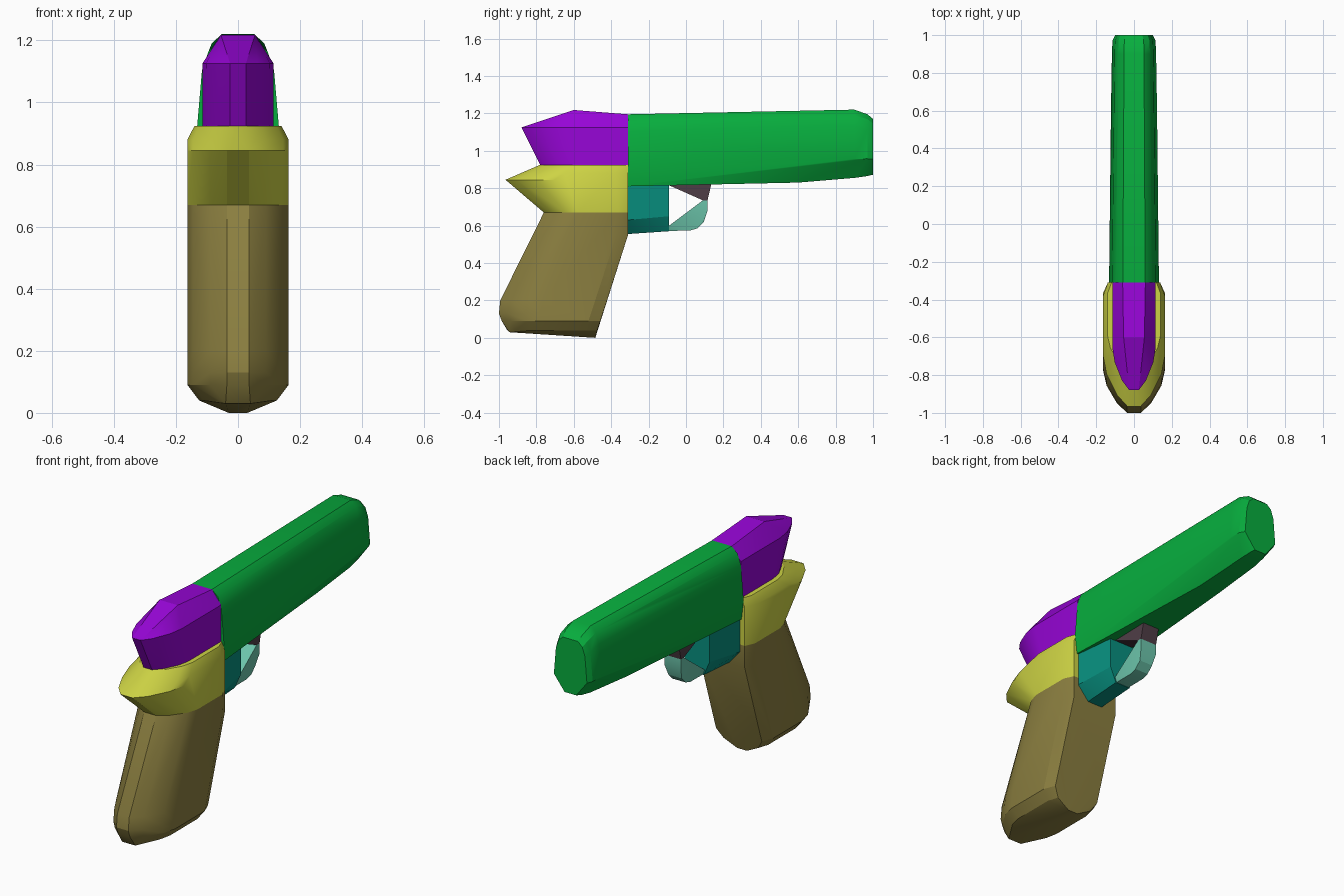
import bpy
import bmesh
import math

cube = bpy.data.objects.get("Cube")
if cube:
    bpy.data.objects.remove(cube, do_unlink=True)


def material(name, rgb):
    """Flat colour, given as display values and stored as linear ones."""
    colour = [(c / 255) ** 2.2 for c in rgb] + [1]
    mat = bpy.data.materials.new(name)
    mat.use_nodes = True
    mat.diffuse_color = colour
    shader = next(n for n in mat.node_tree.nodes if n.type == "BSDF_PRINCIPLED")
    shader.inputs["Base Color"].default_value = colour
    return mat


def hull(name, mat, points):
    """Convex shell around points mirrored left to right."""
    mesh = bpy.data.meshes.new(name)
    bm = bmesh.new()
    for x, y, z in points:
        for side in (-1, 1):
            bm.verts.new((side * x, y, z))
    bmesh.ops.remove_doubles(bm, verts=bm.verts[:], dist=0.0005)
    result = bmesh.ops.convex_hull(bm, input=bm.verts[:])
    unused = set(result["geom_interior"] + result["geom_unused"])
    loose = [v for v in unused if isinstance(v, bmesh.types.BMVert)]
    bmesh.ops.delete(bm, geom=loose, context="VERTS")
    bmesh.ops.dissolve_limit(bm, angle_limit=math.radians(1),
                             verts=bm.verts[:], edges=bm.edges[:])
    bmesh.ops.recalc_face_normals(bm, faces=bm.faces[:])
    bm.to_mesh(mesh)
    bm.free()
    mesh.materials.append(mat)
    obj = bpy.data.objects.new(name, mesh)
    bpy.context.collection.objects.link(obj)
    bpy.ops.object.select_all(action="DESELECT")
    obj.select_set(True)
    bpy.context.view_layer.objects.active = obj
    bpy.ops.object.shade_smooth_by_angle(angle=math.radians(22))
    return obj


def ring(z, back, front, width, nose=0.85):
    """Horizontal outline, rounded at the back and blunt at the front."""
    outline = [(.22, 0), (.55, .09), (.89, .26), (1, .4), (1, .88), (nose, 1)]
    return [(width * u, back + (front - back) * v, z) for u, v in outline]


def section(y, low, high, width, keel):
    """Upright outline across the slide, with a rounded top."""
    outline = [(keel, 0), (1, .28), (.88, .76), (.72, .92), (.45, 1)]
    return [(width * u, y, low + (high - low) * v) for u, v in outline]


def plate(profile, width):
    """Side profile given an even half width."""
    return [(width, y, z) for y, z in profile]


green = material("green", (16, 172, 64))
purple = material("purple", (150, 14, 214))
yellow = material("yellow", (204, 210, 70))
olive = material("olive", (138, 126, 66))
teal = material("teal", (16, 142, 126))
mint = material("mint", (108, 196, 170))
mauve = material("mauve", (80, 64, 72))

joint = -0.31   # plane where the slide meets the rear parts
body = 0.163    # half width of the grip

# Long slide with a chamfered muzzle
hull("slide", green,
     section(joint, .81, 1.195, .132, .9)
     + section(.6, .83, 1.213, .122, .5)
     + section(.9, .855, 1.22, .117, .45)
     + section(.97, .865, 1.195, .114, .4)
     + section(1, .872, 1.17, .1, .35))

# Rear of the slide
hull("slide_rear", purple,
     ring(.925, -.78, joint, .115, 1)
     + ring(1.125, -.88, joint, .115, 1)
     + [(.055, -.6, 1.218), (.06, joint, 1.195)])

# Frame with its pointed tail
hull("frame_tail", yellow,
     ring(.67, -.76, joint, body)
     + ring(.845, -.965, joint, body)
     + ring(.88, -.88, joint, body)
     + ring(.925, -.78, joint, .14))

# Slanted grip with a rounded base
hull("grip", olive,
     ring(.67, -.76, joint, body)
     + ring(.55, -.82, joint, body)
     + ring(.2, -.993, -.422, body)
     + ring(.13, -1, -.445, body)
     + ring(.09, -.985, -.458, body)
     + ring(.04, -.955, -.475, .125)
     + [(.04, -.945, .03), (.03, -.485, 0)])

# Block in front of the grip
hull("frame_block", teal,
     plate([(joint, .815), (joint, .63)], .11)
     + plate([(-.09, .815), (-.09, .65)], .08)
     + plate([(joint, .555), (-.09, .57)], .045))

# Trigger guard, lower bow and upper stub
hull("guard_bow", mint,
     plate([(-.09, .6), (.09, .735), (.115, .735), (.115, .68)], .05)
     + plate([(-.09, .572), (.02, .573), (.06, .585), (.095, .62)], .04))
hull("guard_stub", mauve,
     plate([(-.09, .815), (.09, .735), (.115, .735), (.135, .82)], .05))
